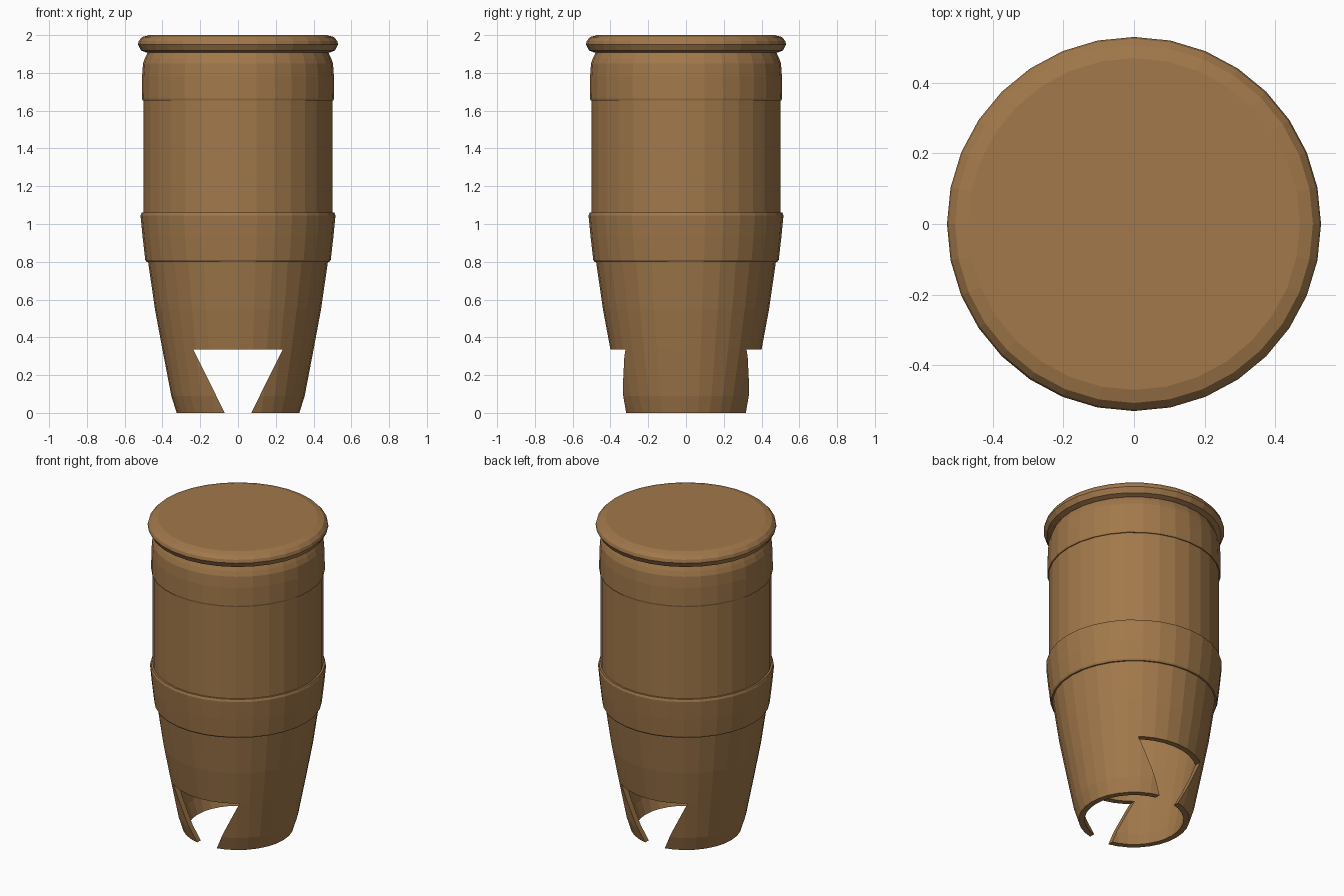
import bpy, bmesh, math

if "Cube" in bpy.data.objects:
    bpy.data.objects.remove(bpy.data.objects["Cube"])

SEGS = 32
mat = bpy.data.materials.new("brown")
mat.diffuse_color = (0.36, 0.19, 0.07, 1)
mat.use_nodes = True
mat.node_tree.nodes["Principled BSDF"].inputs["Base Color"].default_value = mat.diffuse_color


def finish(bm, name):
    bmesh.ops.recalc_face_normals(bm, faces=bm.faces[:])
    me = bpy.data.meshes.new(name)
    bm.to_mesh(me)
    bm.free()
    me.materials.append(mat)
    ob = bpy.data.objects.new(name, me)
    bpy.context.collection.objects.link(ob)
    return ob


def lathe(name, profile, closed=True):
    """Revolve (radius, z) points; closed joins last to first, otherwise ends are capped."""
    bm = bmesh.new()
    rings = []
    for r, z in profile:
        rings.append([bm.verts.new((r * math.cos(2 * math.pi * i / SEGS),
                                    r * math.sin(2 * math.pi * i / SEGS), z))
                      for i in range(SEGS)])
    pairs = list(zip(rings, rings[1:]))
    if closed:
        pairs.append((rings[-1], rings[0]))
    else:
        bm.faces.new(rings[0])
        bm.faces.new(rings[-1])
    for a, b in pairs:
        for i in range(SEGS):
            j = (i + 1) % SEGS
            bm.faces.new((a[i], a[j], b[j], b[i]))
    return finish(bm, name)


# Hollow tapered body: outer profile, then inner wall back down
outer = [(0.325, 0), (0.353, 0.09), (0.40, 0.335), (0.44, 0.55), (0.476, 0.80),
         (0.50, 1.04), (0.50, 1.66), (0.48, 1.91)]
WALL = 0.035
body = lathe("body", outer + [(r - WALL, z) for r, z in reversed(outer)])

# Tapered notch cutter running front to back
bm = bmesh.new()
section = [(-0.02, -0.1), (0.02, -0.1), (0.237, 0.335), (-0.237, 0.335)]
front = [bm.verts.new((x, -1, z)) for x, z in section]
back = [bm.verts.new((x, 1, z)) for x, z in section]
bm.faces.new(front)
bm.faces.new(back)
for i in range(4):
    j = (i + 1) % 4
    bm.faces.new((front[i], front[j], back[j], back[i]))
cutter = finish(bm, "notch_cutter")

mod = body.modifiers.new("notches", 'BOOLEAN')
mod.operation = 'DIFFERENCE'
mod.solver = 'EXACT'
mod.object = cutter
bpy.context.view_layer.objects.active = body
bpy.ops.object.modifier_apply(modifier=mod.name)
bpy.data.objects.remove(cutter)

# Raised bands
lathe("lower_band", [(0.46, 0.80), (0.485, 0.80), (0.491, 0.81), (0.505, 0.93),
                     (0.516, 1.045), (0.511, 1.06), (0.48, 1.06)])
lathe("upper_band", [(0.48, 1.655), (0.506, 1.655), (0.509, 1.665), (0.508, 1.78),
                     (0.503, 1.85), (0.492, 1.88), (0.480, 1.905), (0.46, 1.905)])

# Rounded lid
lathe("lid", [(0.485, 1.908), (0.513, 1.918), (0.530, 1.95), (0.525, 1.97),
              (0.507, 1.99), (0.47, 2.0)], closed=False)
